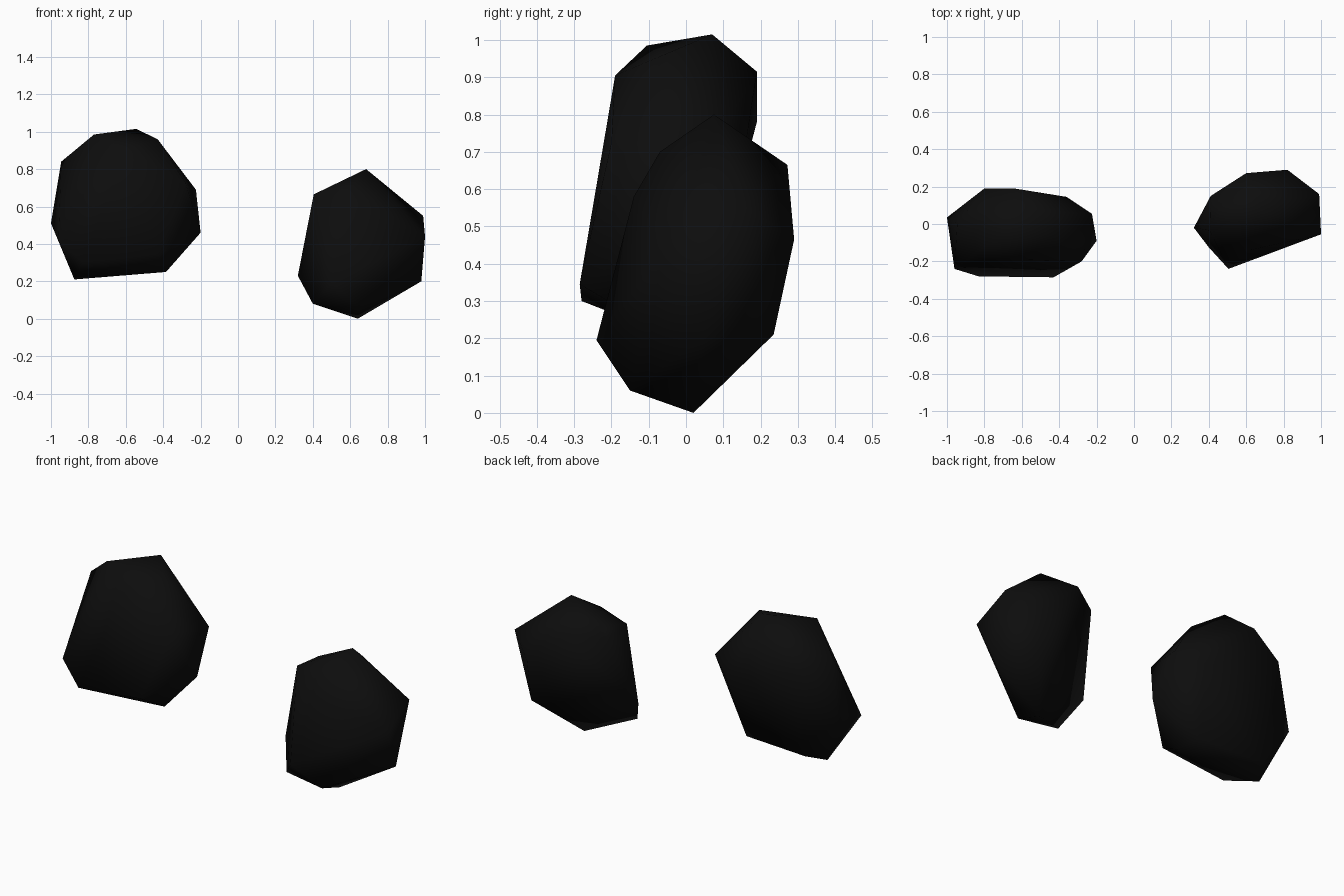
import bpy, bmesh

# One near-black stone colour
stone = bpy.data.materials.new("black_stone")
stone.diffuse_color = (0.004, 0.004, 0.004, 1)


def rock(name, corners):
    """Faceted boulder: convex hull around a few corner points."""
    bm = bmesh.new()
    for c in corners:
        bm.verts.new(c)
    res = bmesh.ops.convex_hull(bm, input=bm.verts[:])
    loose = [v for v in bm.verts if not v.link_faces]
    bmesh.ops.delete(bm, geom=loose, context='VERTS')
    bmesh.ops.recalc_face_normals(bm, faces=bm.faces[:])
    for f in bm.faces:
        f.smooth = True
    me = bpy.data.meshes.new(name)
    bm.to_mesh(me)
    bm.free()
    me.materials.append(stone)
    ob = bpy.data.objects.new(name, me)
    bpy.context.collection.objects.link(ob)
    return ob


# Left, higher boulder
rock("left_rock", [
    # crown
    (-.545, .07, 1.015), (-.77, -.105, .985), (-.43, -.06, .96),
    (-.60, -.19, .905), (-.64, .19, .915), (-.945, 0, .84),
    # girth
    (-.80, .19, .78), (-.28, -.20, .725), (-.225, .055, .69),
    (-.36, .145, .62), (-1, .035, .51), (-.20, -.09, .46), (-.96, -.24, .42),
    # base
    (-.43, -.285, .345), (-.83, -.28, .30), (-.385, -.125, .25),
    (-.41, .03, .255), (-.80, .05, .25), (-.875, -.05, .21),
])

# Right, lower boulder
rock("right_rock", [
    # crown
    (.685, .075, .80), (.595, -.07, .70), (.46, .085, .69),
    (.405, -.035, .665), (.60, .272, .665), (.41, .15, .65),
    # girth
    (.62, -.14, .58), (.99, .16, .55), (.82, .29, .465), (1, -.055, .44),
    # base
    (.32, -.02, .23), (.83, .235, .21), (.98, .05, .20), (.505, -.24, .195),
    (.40, -.125, .08), (.645, -.15, .06), (.64, .02, 0),
])
